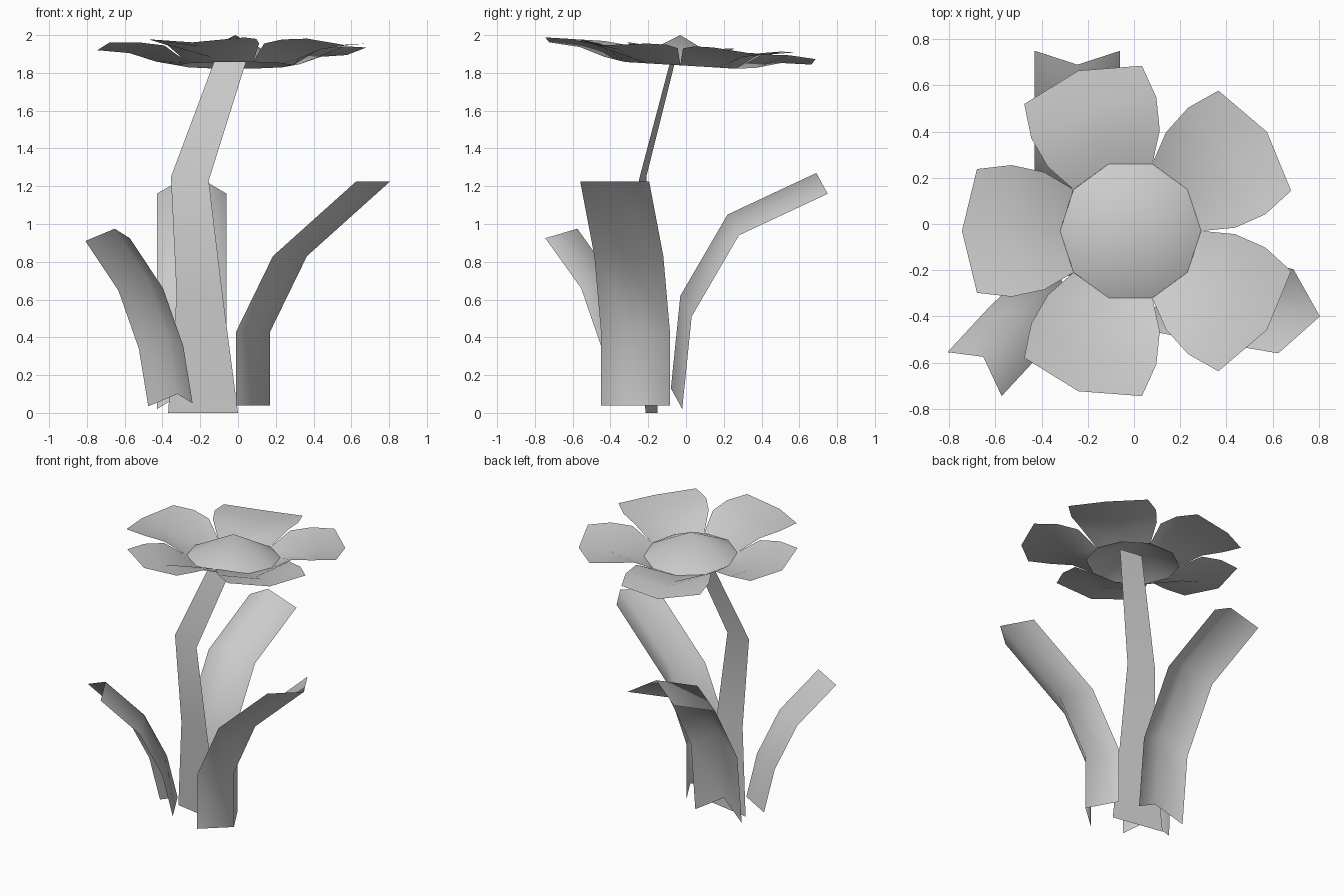
import bpy, math

if "Cube" in bpy.data.objects:
    bpy.data.objects.remove(bpy.data.objects["Cube"])

CX, CY = -0.015, -0.03   # flower centre


def mesh_object(name, verts, faces):
    me = bpy.data.meshes.new(name)
    me.from_pydata(verts, [], faces)
    me.update()
    ob = bpy.data.objects.new(name, me)
    bpy.context.collection.objects.link(ob)
    me.shade_smooth()
    return ob


def sheet(name, rows):
    # Thin surface lofted through rows of points
    n = len(rows[0])
    verts = [p for r in rows for p in r]
    faces = [(i * n + j, i * n + j + 1, (i + 1) * n + j + 1, (i + 1) * n + j)
             for i in range(len(rows) - 1) for j in range(n - 1)]
    return mesh_object(name, verts, faces)


def leaf(name, section, path):
    # Creased cross-section carried along a path of offsets
    return sheet(name, [[(x + dx, y + dy, z + dz) for x, y, z in section]
                        for dx, dy, dz in path])


def tilt(y):
    return -0.06 * (y - CY)


# Flower centre: shallow ten-sided cone
rim = []
for k in range(10):
    a = math.radians(36 * k)
    y = CY + 0.305 * math.sin(a)
    rim.append((CX + 0.305 * math.cos(a), y, 1.84 + tilt(y)))
mesh_object("flower_centre", rim + [(CX, CY, 2.0)],
            [(k, (k + 1) % 10, 10) for k in range(10)])

# Petals: (edge u, edge half width, edge z, middle u, middle z)
profile = [(0.247, 0.18, 1.84, 0.305, 1.84),
           (0.375, 0.255, 1.93, 0.42, 1.86),
           (0.515, 0.285, 1.945, 0.56, 1.905),
           (0.665, 0.268, 1.945, 0.73, 1.92)]
for i, (deg, droop) in enumerate([(36, 0), (108, 0.08), (180, 0), (252, 0), (324, 0)]):
    c, s = math.cos(math.radians(deg)), math.sin(math.radians(deg))
    rows = []
    for eu, w, ez, mu, mz in profile:
        row = []
        for u, v, z in [(eu, w, ez), (mu, 0, mz), (eu, -w, ez)]:
            y = CY + u * s + v * c
            row.append((CX + u * c - v * s, y, z + tilt(y) - droop * max(0, u - 0.3)))
        rows.append(row)
    sheet(f"petal_{i + 1}", [r[::-1] for r in rows][::-1])

# Stem: flat bent ribbon
sheet("stem", [[(-0.37, -0.15, 0), (0, -0.215, 0)],
               [(-0.325, -0.18, 0.62), (-0.08, -0.235, 0.61)],
               [(-0.355, -0.21, 1.25), (-0.155, -0.25, 1.23)],
               [(-0.10, -0.04, 1.93), (0.065, -0.065, 1.93)]])

# Three creased leaves
leaf("leaf_right",
     [(0.055, -0.085, 0.04), (0.17, -0.29, 0.04), (-0.01, -0.45, 0.04)],
     [(0, 0, 0), (0, 0, 0.39), (0.195, -0.035, 0.79), (0.635, -0.11, 1.185)])
leaf("leaf_back",
     [(-0.43, -0.02, 0.02), (-0.245, -0.08, 0.13), (-0.06, -0.02, 0.02)],
     [(0, 0, 0), (0, 0.05, 0.49), (0, 0.30, 0.92), (0, 0.77, 1.14)])
leaf("leaf_left",
     [(-0.24, -0.40, 0.05), (-0.32, -0.23, 0.10), (-0.475, -0.21, 0.035)],
     [(0, 0, 0), (-0.05, -0.05, 0.305), (-0.157, -0.155, 0.61), (-0.333, -0.345, 0.875)])
